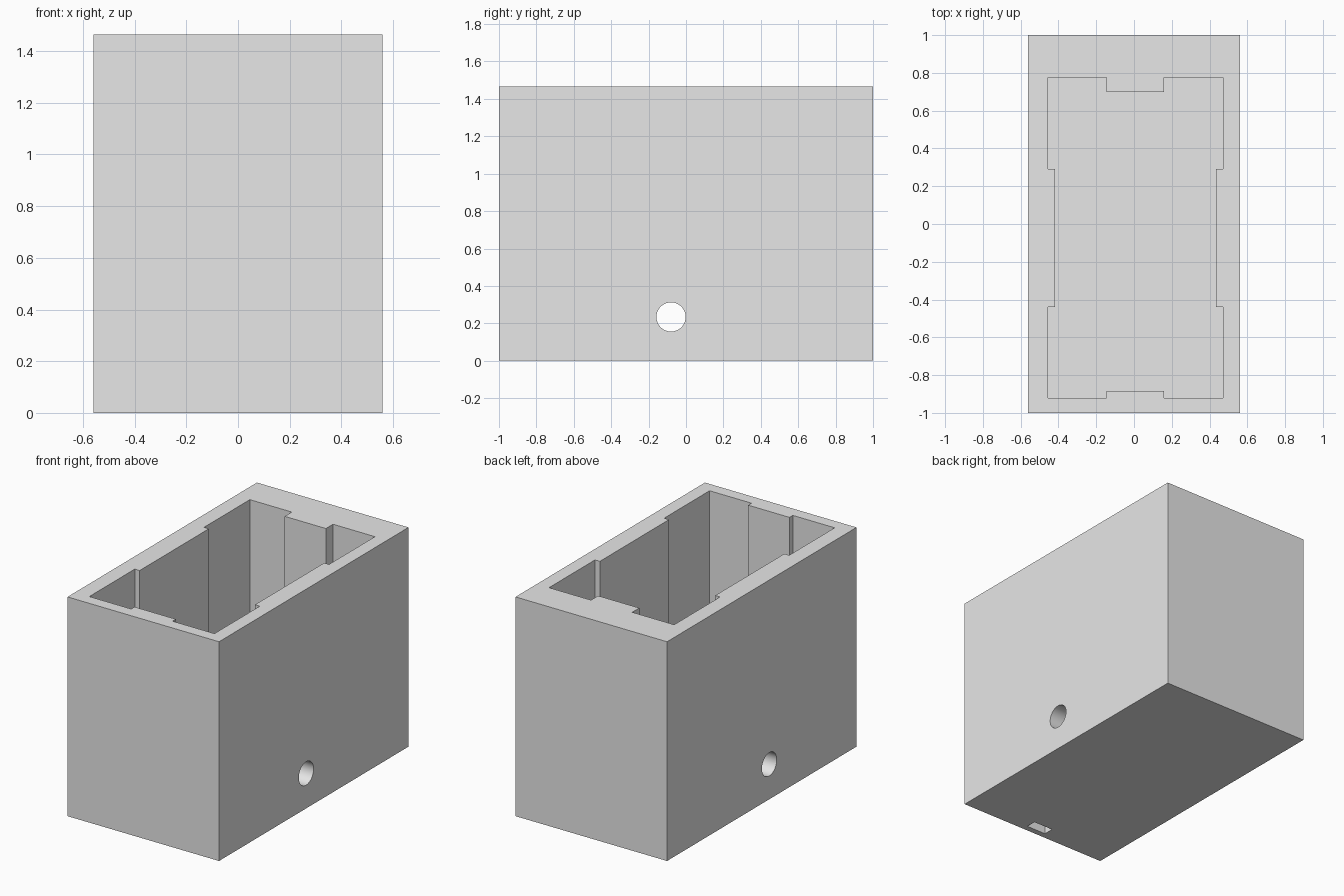
import bpy, bmesh, math
from mathutils import Matrix, Vector

cube = bpy.data.objects.get("Cube")
if cube:
    bpy.data.objects.remove(cube, do_unlink=True)

WIDTH, LENGTH, HEIGHT, FLOOR = 1.12, 2.0, 1.465, 0.15

grey = bpy.data.materials.new("plain_grey")
grey.use_nodes = True
grey.diffuse_color = (0.8, 0.8, 0.8, 1)
grey.node_tree.nodes["Principled BSDF"].inputs["Base Color"].default_value = (0.8, 0.8, 0.8, 1)


def add_object(name, bm):
    bmesh.ops.recalc_face_normals(bm, faces=bm.faces)
    mesh = bpy.data.meshes.new(name)
    bm.to_mesh(mesh)
    bm.free()
    mesh.materials.append(grey)
    obj = bpy.data.objects.new(name, mesh)
    bpy.context.collection.objects.link(obj)
    return obj


def prism(name, outline, bottom, top):
    """Extrude a flat outline from bottom to top."""
    bm = bmesh.new()
    face = bm.faces.new([bm.verts.new((x, y, bottom)) for x, y in outline])
    extruded = bmesh.ops.extrude_face_region(bm, geom=[face])["geom"]
    verts = [v for v in extruded if isinstance(v, bmesh.types.BMVert)]
    bmesh.ops.translate(bm, vec=(0, 0, top - bottom), verts=verts)
    return add_object(name, bm)


def rectangle(x0, x1, y0, y1):
    return [(x0, y0), (x1, y0), (x1, y1), (x0, y1)]


# Solid outer block
body = prism("case_body", rectangle(-WIDTH / 2, WIDTH / 2, -1, 1), 0, HEIGHT)

# Pocket outline with a raised pad on each wall
x0, x1, y0, y1 = -0.455, 0.47, -0.92, 0.775
pad_x0, pad_x1, pad_y0, pad_y1 = -0.145, 0.16, -0.44, 0.29
side_pad, front_pad, back_pad = 0.036, 0.035, 0.075
pocket = [
    (x0, y0), (pad_x0, y0), (pad_x0, y0 + front_pad), (pad_x1, y0 + front_pad), (pad_x1, y0),
    (x1, y0), (x1, pad_y0), (x1 - side_pad, pad_y0), (x1 - side_pad, pad_y1), (x1, pad_y1),
    (x1, y1), (pad_x1, y1), (pad_x1, y1 - back_pad), (pad_x0, y1 - back_pad), (pad_x0, y1),
    (x0, y1), (x0, pad_y1), (x0 + side_pad, pad_y1), (x0 + side_pad, pad_y0), (x0, pad_y0),
]
cutters = [prism("pocket_cutter", pocket, FLOOR, HEIGHT + 0.1)]

# Slot in the underside, below the front wall
cutters.append(prism("slot_cutter", rectangle(-0.07, 0.075, -0.96, -0.89), -0.1, FLOOR))

# Round hole through both side walls
bm = bmesh.new()
bmesh.ops.create_cone(
    bm, cap_ends=True, segments=64, radius1=0.078, radius2=0.078, depth=WIDTH + 0.2,
    matrix=Matrix.Translation(Vector((0, -0.08, 0.234))) @ Matrix.Rotation(math.pi / 2, 4, "Y"))
cutters.append(add_object("hole_cutter", bm))

# Cut the block and drop the cutters
bpy.ops.object.select_all(action="DESELECT")
bpy.context.view_layer.objects.active = body
body.select_set(True)
for cutter in cutters:
    cutter.hide_render = True
    mod = body.modifiers.new(cutter.name, "BOOLEAN")
    mod.operation = "DIFFERENCE"
    mod.solver = "EXACT"
    mod.object = cutter
    bpy.ops.object.modifier_apply(modifier=mod.name)
    bpy.data.objects.remove(cutter, do_unlink=True)

bpy.ops.object.shade_smooth_by_angle(angle=math.radians(30))
